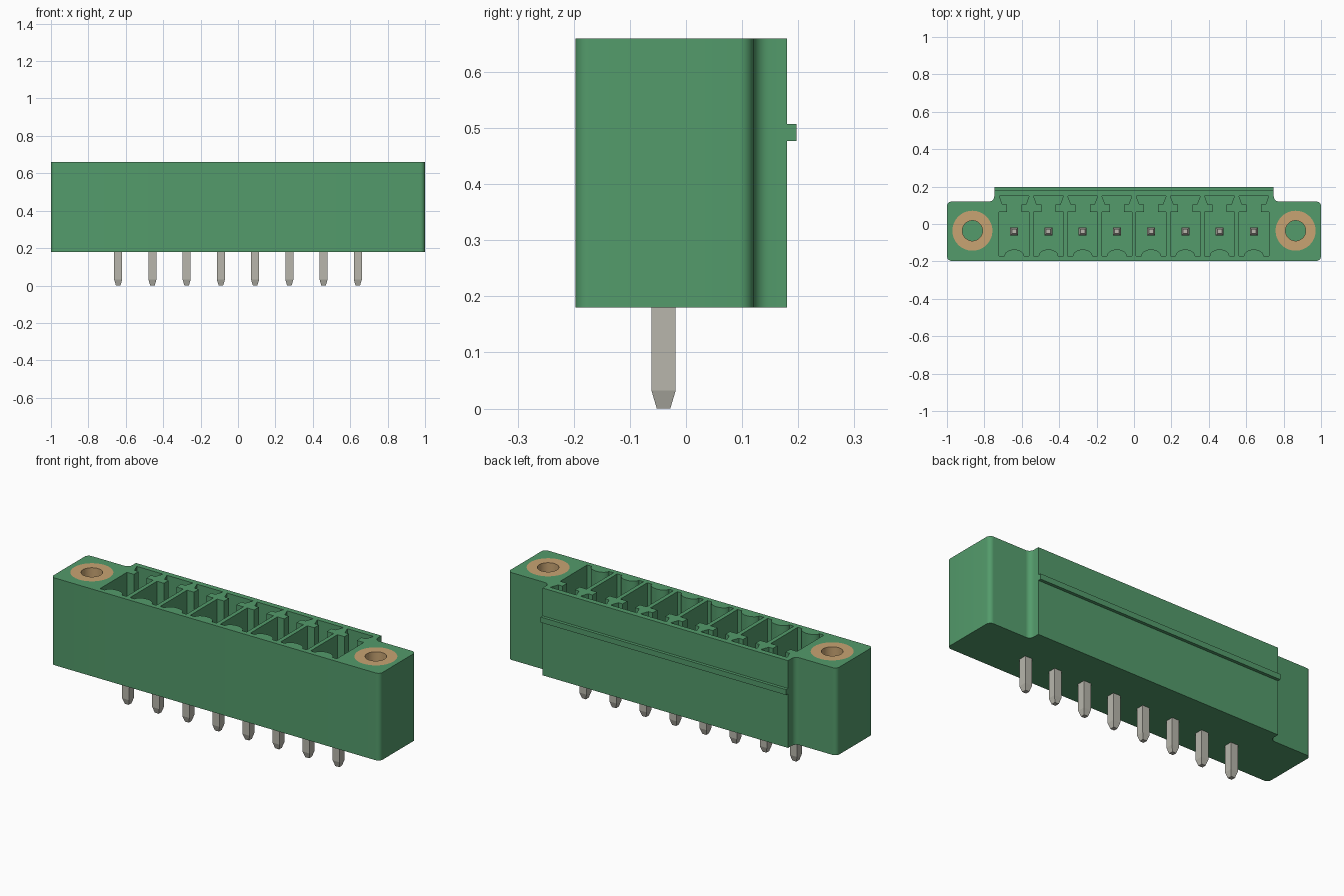
import bpy
import bmesh
from math import sin, cos, radians

if "Cube" in bpy.data.objects:
    bpy.data.objects.remove(bpy.data.objects["Cube"])

BASE, TOP = 0.18, 0.66
FRONT, FLANGE_BACK, BACK = -0.197, 0.12, 0.18
HALF_ROW = 0.747
PITCH, COUNT = 0.183, 8
PIN_Y = -0.04
INSERT_X, INSERT_Z = 0.864, 0.36


def material(name, rgb, metallic=0.0):
    mat = bpy.data.materials.new(name)
    mat.use_nodes = True
    color = (*rgb, 1.0)
    mat.diffuse_color = color
    mat.node_tree.nodes["Principled BSDF"].inputs["Base Color"].default_value = color
    return mat


green = material("green plastic", (0.087, 0.328, 0.147))
brass = material("brass", (0.578, 0.371, 0.171))
tin = material("tinned metal", (0.479, 0.468, 0.413))


def arc(cx, cy, rx, ry, start, end, steps=8):
    angles = [radians(start + (end - start) * i / steps) for i in range(steps + 1)]
    return [(cx + rx * cos(a), cy + ry * sin(a)) for a in angles]


def add_loft(bm, sections):
    """Skin a closed solid through (outline, z) sections."""
    rings = [[bm.verts.new((x, y, z)) for x, y in pts] for pts, z in sections]
    n = len(rings[0])
    for low, high in zip(rings, rings[1:]):
        for i in range(n):
            j = (i + 1) % n
            bm.faces.new((low[i], low[j], high[j], high[i]))
    bm.faces.new(rings[0][::-1])
    bm.faces.new(rings[-1])


def make_object(name, bm, mat):
    bmesh.ops.recalc_face_normals(bm, faces=bm.faces)
    mesh = bpy.data.meshes.new(name)
    bm.to_mesh(mesh)
    bm.free()
    mesh.materials.append(mat)
    obj = bpy.data.objects.new(name, mesh)
    bpy.context.collection.objects.link(obj)
    return obj


def activate(obj):
    bpy.ops.object.select_all(action='DESELECT')
    obj.select_set(True)
    bpy.context.view_layer.objects.active = obj


def smooth(obj):
    activate(obj)
    bpy.ops.object.shade_smooth_by_angle(angle=radians(35))


def rectangle(cx, cy, hx, hy):
    return [(cx - hx, cy - hy), (cx + hx, cy - hy), (cx + hx, cy + hy), (cx - hx, cy + hy)]


pin_xs = [(i - (COUNT - 1) / 2) * PITCH for i in range(COUNT)]

# Housing outline: rounded flanges, filleted step up to the rear wall
r, f = 0.025, 0.028
half = (arc(1 - r, FRONT + r, r, r, -90, 0)
        + arc(1 - r, FLANGE_BACK - r, r, r, 0, 90)
        + arc(HALF_ROW + f, FLANGE_BACK + f, f, f, 270, 180)
        + [(HALF_ROW, BACK)])
outline = half + [(-x, y) for x, y in reversed(half)]
bm = bmesh.new()
add_loft(bm, [(outline, BASE), (outline, TOP)])
housing = make_object("housing", bm, green)

# Keyed contact pockets and insert bores, cut from above
side = [(0.08, -0.17), (0.08, 0.064), (0.038, 0.064),
        (0.038, 0.105), (0.063, 0.105), (0.08, 0.15)]
bump = arc(0, -0.17, 0.052, 0.034, 180, 0, 12)
pocket = bump + side + [(-x, y) for x, y in reversed(side)]
bm = bmesh.new()
for px in pin_xs:
    shape = [(px + x, y) for x, y in pocket]
    add_loft(bm, [(shape, 0.26), (shape, TOP + 0.1)])
for s in (-1, 1):
    bore = arc(s * INSERT_X, PIN_Y + 0.004, 0.107, 0.107, 0, 360, 48)[:-1]
    add_loft(bm, [(bore, INSERT_Z), (bore, TOP + 0.1)])
cutter = make_object("pocket_cutter", bm, green)
cutter.hide_render = True
cut = housing.modifiers.new("pockets", 'BOOLEAN')
cut.operation = 'DIFFERENCE'
cut.solver = 'EXACT'
cut.object = cutter
activate(housing)
bpy.ops.object.modifier_apply(modifier=cut.name)
bpy.data.objects.remove(cutter)
smooth(housing)

# Latch rib along the rear wall
bm = bmesh.new()
rib = rectangle(0, BACK + 0.006, HALF_ROW, 0.011)
add_loft(bm, [(rib, 0.477), (rib, 0.507)])
make_object("latch_rib", bm, green)

# Brass threaded inserts: open tubes sitting flush with the flange tops
for label, s in (("left", 1), ("right", -1)):
    bm = bmesh.new()
    rings = []
    for radius, z in ((0.107, INSERT_Z), (0.107, TOP), (0.054, TOP), (0.054, INSERT_Z)):
        pts = arc(s * INSERT_X, PIN_Y + 0.004, radius, radius, 0, 360, 48)[:-1]
        rings.append([bm.verts.new((x, y, z)) for x, y in pts])
    for a, b in zip(rings, rings[1:] + rings[:1]):
        for i in range(len(a)):
            j = (i + 1) % len(a)
            bm.faces.new((a[i], a[j], b[j], b[i]))
    smooth(make_object(label + "_insert", bm, brass))

# Square contact pins with tapered ends
for number, px in enumerate(pin_xs, 1):
    thick = rectangle(px, PIN_Y, 0.0215, 0.0215)
    thin = rectangle(px, PIN_Y, 0.012, 0.012)
    bm = bmesh.new()
    add_loft(bm, [(thin, 0), (thick, 0.032), (thick, 0.52), (thin, 0.55)])
    make_object(f"contact_pin_{number}", bm, tin)
